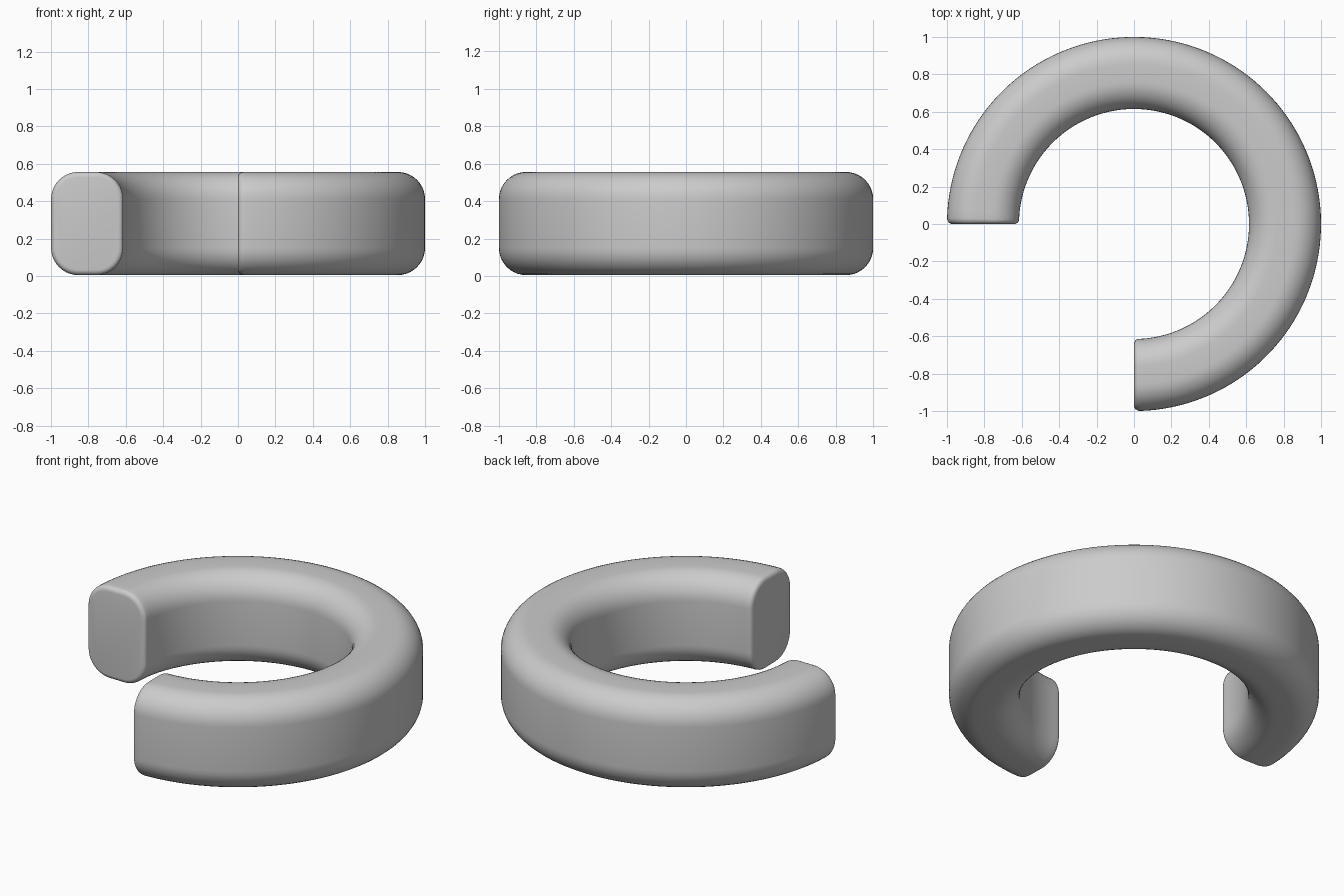
import bpy, bmesh, math

if "Cube" in bpy.data.objects:
    bpy.data.objects.remove(bpy.data.objects["Cube"])

R_OUT, R_IN = 1.0, 0.615      # ring radii
Z0, Z1 = 0.005, 0.556         # bottom and top
CORNER = 0.145                # section corner radius
LIP = 0.028                   # rounding at the cut ends
SEGS, CORNER_SEGS, LIP_SEGS = 108, 10, 5


def section(inset):
    """Rounded rectangle as (radius, z) points, shrunk by inset."""
    r = CORNER - inset
    ri, ro = R_IN + CORNER, R_OUT - CORNER
    zb, zt = Z0 + CORNER, Z1 - CORNER
    pts = []
    for k, (cx, cz) in enumerate([(ro, zt), (ri, zt), (ri, zb), (ro, zb)]):
        for i in range(CORNER_SEGS + 1):
            a = math.radians(90) * (k + i / CORNER_SEGS)
            pts.append((cx + r * math.cos(a), cz + r * math.sin(a)))
    return pts


# Stations along the arc: (angle, distance past that angle, inset)
start, end = math.radians(-90), math.radians(180)
mid_r = (R_OUT + R_IN) / 2
lip_angle = LIP / mid_r
lip = []
for i in range(LIP_SEGS):
    t = math.radians(90) * i / LIP_SEGS
    lip.append((LIP * (1 - math.cos(math.pi / 2 - t)), LIP * (1 - math.sin(t))))
lip = [(LIP * (1 - math.cos(math.radians(90) * i / LIP_SEGS)),
        LIP * (1 - math.sin(math.radians(90) * i / LIP_SEGS))) for i in range(LIP_SEGS)]

stations = [(start + d / mid_r, inset) for d, inset in lip]
a0, a1 = start + lip_angle, end - lip_angle
stations += [(a0 + (a1 - a0) * i / SEGS, 0.0) for i in range(SEGS + 1)]
stations += [(end - d / mid_r, inset) for d, inset in reversed(lip)]

# Sweep the section around three quarters of a turn and cap both ends
bm = bmesh.new()
rings = [[bm.verts.new((r * math.cos(a), r * math.sin(a), z)) for r, z in section(inset)]
         for a, inset in stations]
n = len(rings[0])
for p, q in zip(rings, rings[1:]):
    for i in range(n):
        j = (i + 1) % n
        bm.faces.new((p[i], p[j], q[j], q[i]))
bm.faces.new(rings[0])
bm.faces.new(rings[-1])
bmesh.ops.recalc_face_normals(bm, faces=bm.faces)

mesh = bpy.data.meshes.new("open_ring")
bm.to_mesh(mesh)
bm.free()
ring = bpy.data.objects.new("open_ring", mesh)
bpy.context.collection.objects.link(ring)
bpy.context.view_layer.objects.active = ring
ring.select_set(True)
bpy.ops.object.shade_smooth_by_angle(angle=math.radians(35))
